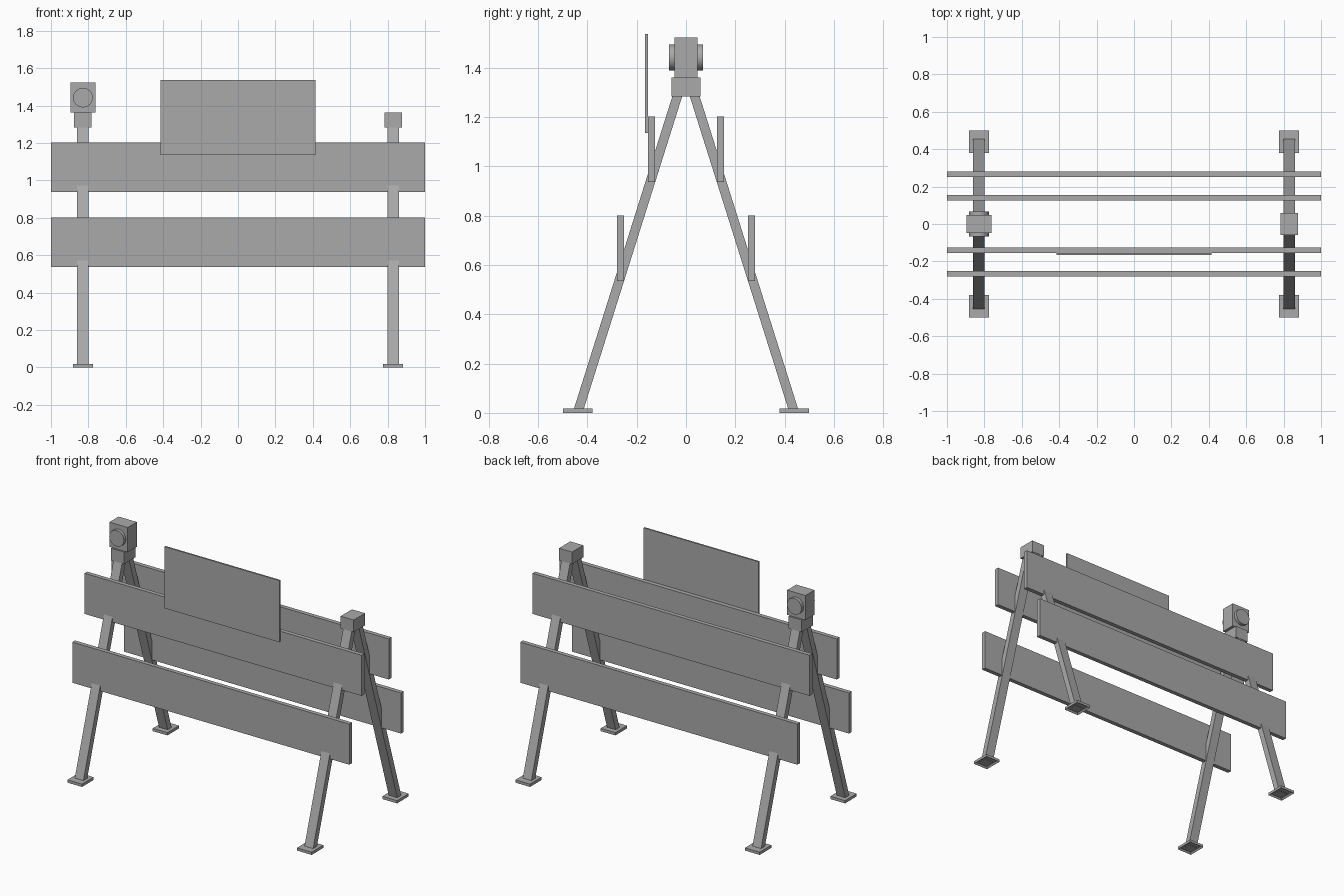
import bpy, bmesh, math
from mathutils import Vector

cube = bpy.data.objects.get("Cube")
if cube:
    bpy.data.objects.remove(cube, do_unlink=True)

GREY = (0.4, 0.4, 0.4, 1)
mat = bpy.data.materials.new("plain grey")
mat.use_nodes = True
mat.diffuse_color = GREY
mat.node_tree.nodes["Principled BSDF"].inputs["Base Color"].default_value = GREY


def finish(name, bm):
    bmesh.ops.recalc_face_normals(bm, faces=bm.faces)
    mesh = bpy.data.meshes.new(name)
    bm.to_mesh(mesh)
    bm.free()
    mesh.materials.append(mat)
    obj = bpy.data.objects.new(name, mesh)
    bpy.context.collection.objects.link(obj)
    return obj


def box_mesh(lo, hi):
    lo, hi = Vector(lo), Vector(hi)
    bm = bmesh.new()
    bmesh.ops.create_cube(bm, size=1)
    for v in bm.verts:
        v.co = (lo + hi) / 2 + v.co * (hi - lo)
    return bm


def box(name, lo, hi):
    return finish(name, box_mesh(lo, hi))


def leg(name, x, side):
    # upright box sheared so that it leans in towards the top
    bm = box_mesh((x - 0.031, -0.02, 0.006), (x + 0.031, 0.02, 1.3))
    for v in bm.verts:
        v.co.y += side * (0.44 - 0.315 * v.co.z)
    return finish(name, bm)


def foot(name, x, side):
    # flat pad with a hollow underside
    bm = box_mesh((x - 0.053, side * 0.44 - 0.06, 0), (x + 0.053, side * 0.44 + 0.06, 0.018))
    under = min(bm.faces, key=lambda f: f.calc_center_median().z)
    bmesh.ops.inset_region(bm, faces=[under], thickness=0.015)
    for v in under.verts:
        v.co.z = 0.01
    return finish(name, bm)


LEG_X = 0.829
for x, xn in ((-LEG_X, "right"), (LEG_X, "left")):
    for side, yn in ((-1, "front"), (1, "back")):
        leg(f"{yn}_{xn}_leg", x, side)
        foot(f"{yn}_{xn}_foot", x, side)
    box(f"{xn}_hinge_cap", (x - 0.047, -0.058, 1.283), (x + 0.047, 0.058, 1.362))

# Cross boards, two on each face
for side, yn in ((-1, "front"), (1, "back")):
    for level, y, z in (("upper", 0.14, 0.937), ("lower", 0.266, 0.536)):
        box(f"{yn}_{level}_board", (-1, side * y - 0.014, z), (1, side * y + 0.014, z + 0.265))

# Sign panel on the front
box("sign_panel", (-0.414, -0.166, 1.135), (0.414, -0.155, 1.537))

# Warning light
box("light_housing", (-LEG_X - 0.066, -0.047, 1.362), (-LEG_X + 0.066, 0.047, 1.523))
for side, yn in ((-1, "front"), (1, "back")):
    bpy.ops.mesh.primitive_cylinder_add(vertices=16, radius=0.053, depth=0.03,
                                        location=(-LEG_X, side * 0.053, 1.442),
                                        rotation=(math.pi / 2, 0, 0))
    lens = bpy.context.object
    lens.name = f"{yn}_light_lens"
    lens.data.materials.append(mat)
    bpy.ops.object.shade_smooth_by_angle(angle=math.radians(40))
